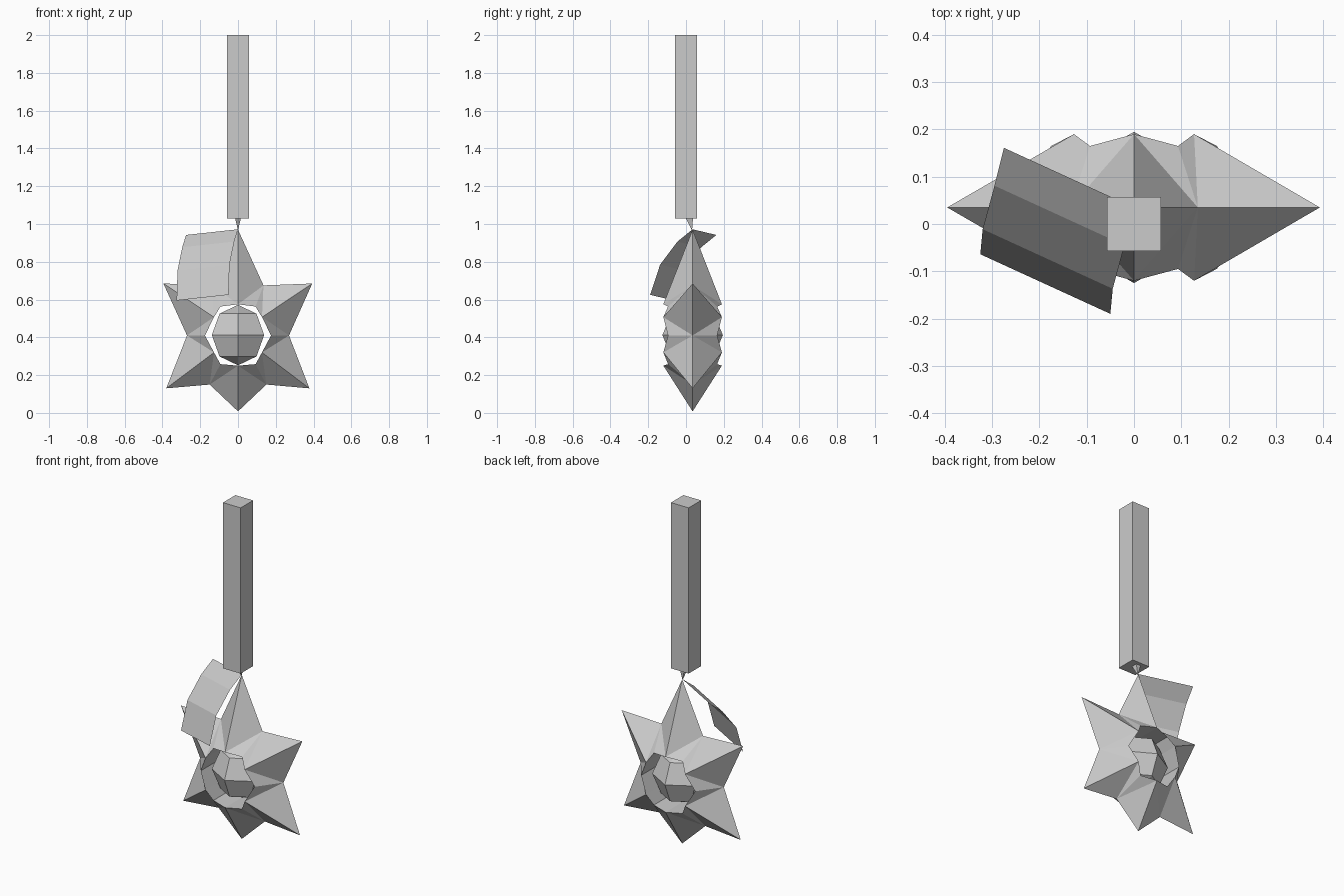
import bpy, bmesh, math

if "Cube" in bpy.data.objects:
    bpy.data.objects.remove(bpy.data.objects["Cube"])

CY, CZ = 0.035, 0.41          # middle of the star

grey = bpy.data.materials.new("plain grey")
grey.diffuse_color = (0.6, 0.6, 0.6, 1)
grey.use_nodes = True
grey.node_tree.nodes["Principled BSDF"].inputs["Base Color"].default_value = grey.diffuse_color


def add_object(name, bm, fix=True):
    if fix:
        bmesh.ops.recalc_face_normals(bm, faces=bm.faces)
    me = bpy.data.meshes.new(name)
    bm.to_mesh(me)
    bm.free()
    me.materials.append(grey)
    ob = bpy.data.objects.new(name, me)
    bpy.context.collection.objects.link(ob)
    return ob


# Star: alternating tips and notches (x, z) around the rim, clockwise from the top
outer = [(0, 0.97), (0.135, 0.675), (0.393, 0.685), (0.27, 0.41), (0.378, 0.13), (0.15, 0.15),
         (0, 0.008), (-0.15, 0.15), (-0.38, 0.13), (-0.27, 0.41), (-0.395, 0.685), (-0.135, 0.675)]
# Hole edge: raised at each tip, slightly lower at each notch
half = [(0, 0.575), (0.093, 0.563), (0.127, 0.507), (0.175, 0.41),
        (0.127, 0.32), (0.093, 0.258), (0, 0.25)]
inner = half + [(-x, z) for x, z in half[-2:0:-1]]
bm = bmesh.new()
rim = [bm.verts.new((x, CY, z)) for x, z in outer]
rings = []
for side in (-1, 1):
    rings.append([bm.verts.new((x, CY + side * (0.13 if i % 2 else 0.155), z))
                  for i, (x, z) in enumerate(inner)])
for i in range(12):
    j = (i + 1) % 12
    for ring in rings:
        tip, notch = (i, j) if i % 2 == 0 else (j, i)
        bm.faces.new((rim[tip], rim[notch], ring[tip]))
        bm.faces.new((rim[notch], ring[notch], ring[tip]))
    bm.faces.new((rings[0][i], rings[0][j], rings[1][j], rings[1][i]))
add_object("star", bm)

# Faceted ball in the hole
bm = bmesh.new()
bmesh.ops.create_uvsphere(bm, u_segments=6, v_segments=4, radius=0.16)
ball = add_object("centre_ball", bm)
ball.location = (0, CY, CZ + 0.002)

# Square handle
bm = bmesh.new()
bmesh.ops.create_cube(bm, size=1)
bmesh.ops.scale(bm, vec=(0.115, 0.115, 0.972), verts=bm.verts)
bmesh.ops.translate(bm, vec=(0, 0, 1.514), verts=bm.verts)
add_object("handle", bm)

# Small spike joining the handle and the star
bm = bmesh.new()
apex = bm.verts.new((0, 0.032, 0.965))
base = [bm.verts.new((x, y, 1.03)) for x, y in
        ((-0.015, 0), (0.015, 0), (0.015, 0.037), (-0.015, 0.037))]
bm.faces.new(base)
for i in range(4):
    bm.faces.new((base[i], base[(i + 1) % 4], apex))
add_object("joining_spike", bm)

# Curved sheet hanging from the top tip: a bent edge swept sideways
edge = [(0, 0.035, 0.972), (-0.02, -0.045, 0.907), (-0.045, -0.137, 0.785), (-0.05, -0.19, 0.625)]
bm = bmesh.new()
rows = [(bm.verts.new((x - 0.275, y + 0.126, z - 0.03)), bm.verts.new((x, y, z))) for x, y, z in edge]
for a, b in zip(rows, rows[1:]):
    bm.faces.new((a[0], b[0], b[1], a[1]))
add_object("curved_sheet", bm, fix=False)
